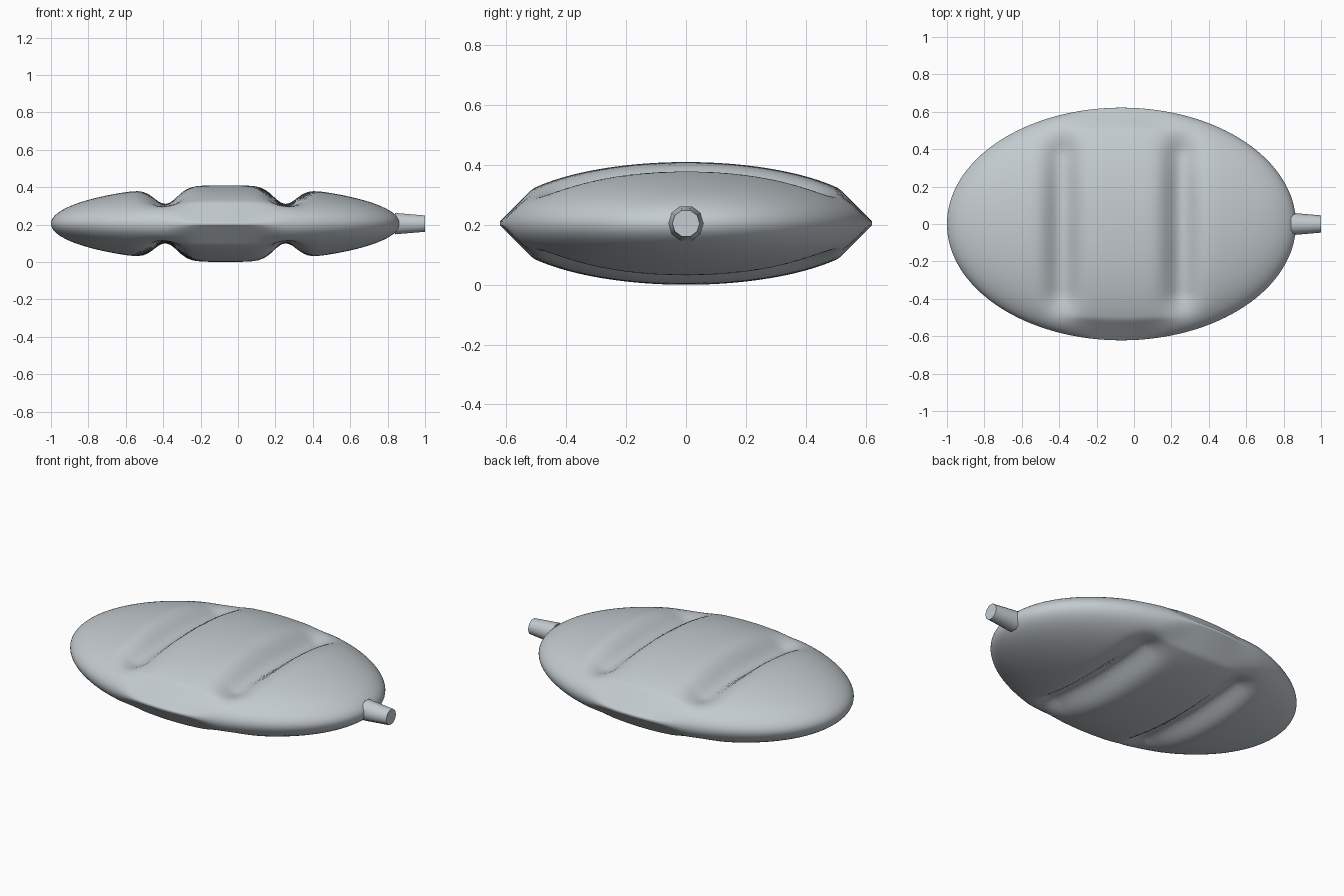
import bpy, bmesh, math

if "Cube" in bpy.data.objects:
    bpy.data.objects.remove(bpy.data.objects["Cube"])

CX, CZ = -0.067, 0.205           # centre of the cushion
A, B, H = 0.933, 0.622, 0.205    # half length, half width, half height


def material(name, rgb):
    m = bpy.data.materials.new(name)
    m.diffuse_color = (*rgb, 1)
    m.use_nodes = True
    m.node_tree.nodes["Principled BSDF"].inputs["Base Color"].default_value = m.diffuse_color
    return m


def smoothstep(a, b, v):
    t = max(0.0, min(1.0, (v - a) / (b - a)))
    return t * t * (3 - 2 * t)


def make_object(name, bm, mat, angle):
    me = bpy.data.meshes.new(name)
    bm.to_mesh(me)
    bm.free()
    me.materials.append(mat)
    ob = bpy.data.objects.new(name, me)
    bpy.context.collection.objects.link(ob)
    bpy.ops.object.select_all(action='DESELECT')
    bpy.context.view_layer.objects.active = ob
    ob.select_set(True)
    bpy.ops.object.shade_smooth_by_angle(angle=math.radians(angle))
    return ob


grey = material("pale blue grey", (0.55, 0.60, 0.63))

# Cushion: flattened ellipsoid with two cross grooves and pinched long edges
bm = bmesh.new()
bmesh.ops.create_uvsphere(bm, u_segments=128, v_segments=96, radius=1)
for v in bm.verts:
    x, y, z = v.co.x * A, v.co.y * B, v.co.z * H
    groove = math.exp(-((abs(x) - 0.32) / 0.085) ** 2)
    z *= 1 - 0.46 * groove * (1 - smoothstep(0.36, 0.56, abs(y)))
    # straighten the slope to the edge on the middle lobe
    if abs(y) > 0.5:
        edge = B * math.sqrt(max(0.0, 1 - v.co.x ** 2))
        line = 0.122 * (edge - abs(y)) / 0.122
        w = 1 - smoothstep(0.12, 0.36, abs(x))
        flat = math.copysign(min(abs(z), line + 0.006), z) if abs(z) > 1e-6 else z
        z += (flat - z) * w
    v.co = (x + CX, y, z + CZ)
make_object("cushion_body", bm, grey, 60)

# Nozzle: ten-sided tapered plug on the right end
bm = bmesh.new()
bmesh.ops.create_cone(bm, cap_ends=True, segments=10, radius1=0.060,
                      radius2=0.046, depth=0.16)
for v in bm.verts:
    v.co = (v.co.z + 0.92, v.co.y, CZ - v.co.x)
make_object("nozzle", bm, grey, 40)
